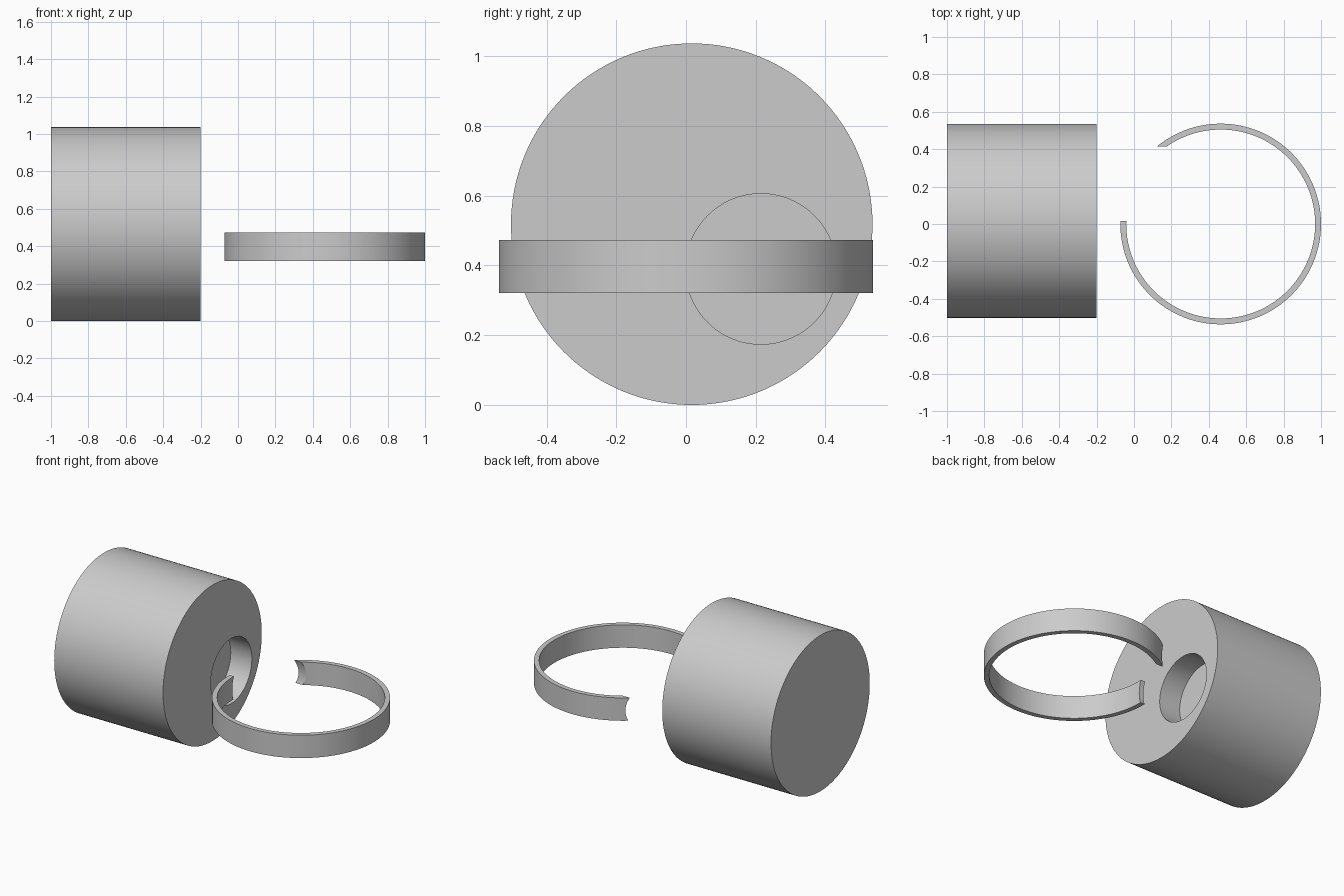
import bpy
from math import pi, radians

if "Cube" in bpy.data.objects:
    bpy.data.objects.remove(bpy.data.objects["Cube"])


def cylinder(name, radius, depth, centre, along_x=False, sides=128):
    bpy.ops.mesh.primitive_cylinder_add(
        vertices=sides, radius=radius, depth=depth, location=centre,
        rotation=(0, pi / 2 if along_x else 0, 0))
    ob = bpy.context.object
    ob.name = name
    return ob


def cut(target, cutter):
    mod = target.modifiers.new("cut", 'BOOLEAN')
    mod.operation = 'DIFFERENCE'
    mod.solver = 'EXACT'
    mod.object = cutter
    bpy.context.view_layer.objects.active = target
    bpy.ops.object.modifier_apply(modifier=mod.name)
    bpy.data.objects.remove(cutter, do_unlink=True)


def smooth(ob):
    bpy.ops.object.select_all(action='DESELECT')
    ob.select_set(True)
    bpy.context.view_layer.objects.active = ob
    bpy.ops.object.shade_smooth_by_angle(angle=radians(30))


HOLE_Y, HOLE_Z, HOLE_R = 0.215, 0.39, 0.216


def bore(x0, x1):
    return cylinder("bore", HOLE_R, x1 - x0,
                    ((x0 + x1) / 2, HOLE_Y, HOLE_Z), along_x=True)


# Mug body: solid drum lying on its side, with a shallow round recess
body = cylinder("body", 0.5185, 0.8, (-0.6, 0.0165, 0.5185), along_x=True)
cut(body, bore(-0.355, 0.3))
smooth(body)

# Handle: flat ring, opened on the left by the same bore
handle = cylinder("ring_handle", 0.5365, 0.152, (0.4635, 0, 0.397))
cut(handle, cylinder("inner", 0.505, 0.4, (0.4635, 0, 0.397)))
cut(handle, bore(-0.355, 0.3))
smooth(handle)
